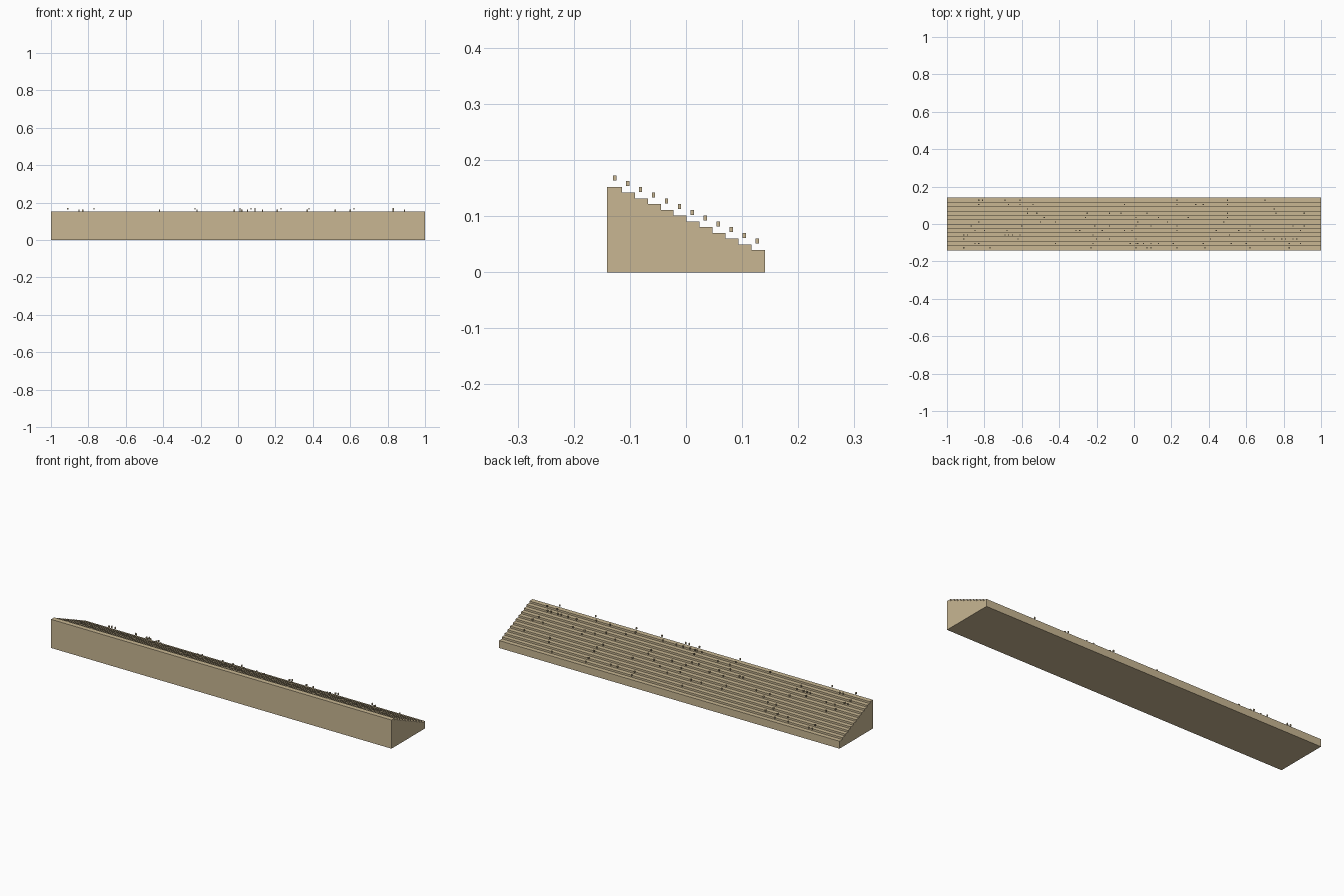
import bpy, bmesh

if "Cube" in bpy.data.objects:
    bpy.data.objects.remove(bpy.data.objects["Cube"])

mat = bpy.data.materials.new("tan")
mat.diffuse_color = (0.58, 0.47, 0.29, 1)
mat.use_nodes = True
mat.node_tree.nodes["Principled BSDF"].inputs["Base Color"].default_value = mat.diffuse_color


def finish(name, bm):
    bmesh.ops.recalc_face_normals(bm, faces=bm.faces)
    me = bpy.data.meshes.new(name)
    bm.to_mesh(me)
    bm.free()
    me.materials.append(mat)
    ob = bpy.data.objects.new(name, me)
    bpy.context.collection.objects.link(ob)
    return ob


STEPS, RUN, TOP, RISE = 12, 0.0231, 0.152, 0.01023
FRONT, BACK = -0.1405, 0.1405
edge = lambda i: -0.1143 + RUN * i          # far edge of tread i
level = lambda i: TOP - RISE * i            # height of tread i

# stepped terrace: stair profile extruded along x
profile = [(FRONT, 0), (FRONT, TOP)]
for i in range(STEPS - 1):
    profile += [(edge(i), level(i)), (edge(i), level(i + 1))]
profile += [(BACK, level(STEPS - 1)), (BACK, 0)]
bm = bmesh.new()
face = bm.faces.new([bm.verts.new((-1, y, z)) for y, z in profile])
ext = bmesh.ops.extrude_face_region(bm, geom=[face])
verts = [v for v in ext["geom"] if isinstance(v, bmesh.types.BMVert)]
bmesh.ops.translate(bm, verts=verts, vec=(2, 0, 0))
finish("stepped_terrace", bm)

# scattered small blocks hovering over each tread (x in hundredths, per row)
rows = [
    [-91, -77, -23, 1, 7, 9, 23, 38, 62, 83],
    [-85, -83, -42, -22, -2, 1, 2, 5, 9, 13, 21, 37, 52, 60, 83, 89],
    [-91, -62, -20, -13, 1, 41, 70, 75, 79, 81, 85, 87],
    [-91, -89, -69, -67, -65, -61, -22, 51],
    [-85, -80, -68, -31, -29, -17, -5, -1, 23, 44, 56, 62, 69, 89],
    [-87, -60, -21, -13, 1, 9, 23, 62, 85, 91],
    [-83, -50, -42, 2, 18, 48],
    [-48, -26, 1, 13, 29, 50],
    [-57, -52, -25, -13, -7, 7, 50, 76, 91],
    [-57, 75],
    [-83, -67, -61, -54, -5, 23, 33, 37, 50],
    [-83, -81, -69, -61, 23, 50, 70],
]
bm = bmesh.new()
for i, xs in enumerate(rows):
    for x in xs:
        vs = bmesh.ops.create_cube(bm, size=1)["verts"]
        bmesh.ops.scale(bm, verts=vs, vec=(0.006, 0.006, 0.009))
        bmesh.ops.translate(bm, verts=vs,
                            vec=(x / 100, -0.1272 + RUN * i, level(i) + 0.0162))
finish("terrace_blocks", bm)
